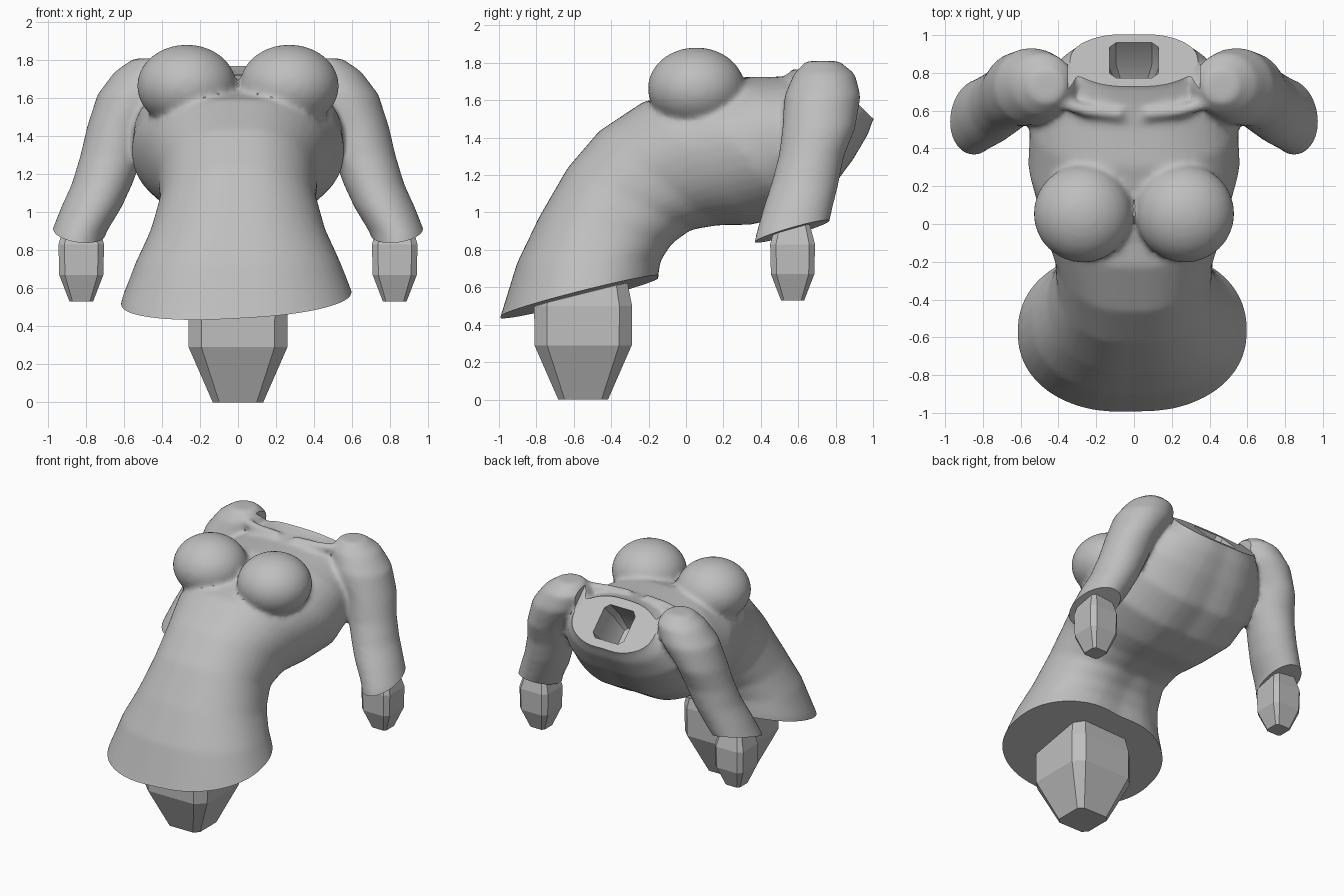
import bpy, bmesh, math
from mathutils import Vector, Matrix

cube = bpy.data.objects.get("Cube")
if cube:
    bpy.data.objects.remove(cube, do_unlink=True)

grey = bpy.data.materials.new("plain grey")
grey.use_nodes = True
tone = (0.52, 0.52, 0.52, 1)
grey.diffuse_color = tone
grey.node_tree.nodes["Principled BSDF"].inputs["Base Color"].default_value = tone


def bridge(bm, rings):
    """Skin a list of point rings and cap both ends."""
    loops = [[bm.verts.new(p) for p in ring] for ring in rings]
    n = len(loops[0])
    for a, b in zip(loops, loops[1:]):
        for i in range(n):
            j = (i + 1) % n
            bm.faces.new((a[i], a[j], b[j], b[i]))
    bm.faces.new(loops[0])
    bm.faces.new(loops[-1])


def oval(centre, u, v, power=2.0, groove=0.0, count=40):
    """Rounded section; groove dents the back and, less, the front midline."""
    pts = []
    for i in range(count):
        a = math.tau * i / count
        c, s = math.cos(a), math.sin(a)
        x = math.copysign(abs(c) ** (2 / power), c)
        y = math.copysign(abs(s) ** (2 / power), s)
        y *= 1 - groove * (1 if s < 0 else 0.3) * math.exp(-(c / 0.2) ** 2)
        pts.append(centre + u * x + v * y)
    return pts


def finish(name, bm):
    bmesh.ops.recalc_face_normals(bm, faces=bm.faces)
    mesh = bpy.data.meshes.new(name)
    bm.to_mesh(mesh)
    bm.free()
    mesh.materials.append(grey)
    ob = bpy.data.objects.new(name, mesh)
    bpy.context.collection.objects.link(ob)
    return ob


def frame(point, normal):
    """Matrix at point whose z axis follows normal."""
    z = Vector(normal).normalized()
    y = z.cross(Vector((1, 0, 0))).normalized()
    x = y.cross(z)
    m = Matrix((x, y, z)).transposed().to_4x4()
    return Matrix.Translation(point) @ m


def peg(name, matrix, levels):
    """Eight-sided joint from (height, half width) levels."""
    k = 0.74
    corners = [(1, -k), (1, k), (k, 1), (-k, 1), (-1, k), (-1, -k), (-k, -1), (k, -1)]
    bm = bmesh.new()
    bridge(bm, [[matrix @ Vector((x * r, y * r, z)) for x, y in corners]
                for z, r in levels])
    return finish(name, bm)


def block(name, point, normal, half_x, half_y, thick):
    """Box resting on a cutting plane."""
    bm = bmesh.new()
    m = frame(point, normal) @ Matrix.Translation((0, 0, thick / 2))
    m = m @ Matrix.Diagonal((half_x * 2, half_y * 2, thick, 1))
    bmesh.ops.create_cube(bm, size=1, matrix=m)
    return finish(name, bm)


body = bmesh.new()

# Trunk: front y, front z, back y, back z, half width
trunk = [
    (-1.05, 0.30, -0.13, 0.52, 0.64),
    (-1.00, 0.44, -0.13, 0.66, 0.61),
    (-0.91, 0.73, -0.12, 0.74, 0.54),
    (-0.79, 0.98, -0.06, 0.83, 0.46),
    (-0.64, 1.24, 0.04, 0.90, 0.41),
    (-0.47, 1.44, 0.18, 0.92, 0.42),
    (-0.23, 1.60, 0.36, 0.92, 0.49),
    (0.05, 1.66, 0.57, 0.97, 0.56),
    (0.30, 1.73, 0.77, 1.09, 0.55),
    (0.50, 1.73, 0.90, 1.27, 0.50),
    (0.64, 1.75, 0.98, 1.41, 0.41),
    (0.73, 1.77, 1.01, 1.50, 0.33),
    (0.79, 1.83, 1.06, 1.56, 0.32),
]
rings = []
for fy, fz, by, bz, w in trunk:
    front, back = Vector((0, fy, fz)), Vector((0, by, bz))
    rings.append(oval((front + back) / 2, Vector((w, 0, 0)),
                      (front - back) / 2, 2.2, 0.06))
bridge(body, rings)

# Arm: centre x, y, z, half width, half depth
arm = [
    (0.87, 0.54, 0.76, 0.14, 0.19),
    (0.84, 0.565, 0.89, 0.145, 0.19),
    (0.77, 0.60, 1.03, 0.16, 0.185),
    (0.715, 0.635, 1.15, 0.16, 0.18),
    (0.665, 0.67, 1.30, 0.165, 0.175),
    (0.63, 0.71, 1.45, 0.165, 0.195),
    (0.54, 0.73, 1.62, 0.20, 0.205),
    (0.48, 0.74, 1.74, 0.17, 0.165),
    (0.46, 0.73, 1.81, 0.09, 0.09),
]
for side in (-1, 1):
    bridge(body, [oval(Vector((side * x, y, z)), Vector((rx, 0, 0)), Vector((0, ry, 0)))
                  for x, y, z, rx, ry in arm])
    # Bust
    m = Matrix.Translation((side * 0.27, 0.055, 1.665))
    m = m @ Matrix.Diagonal((0.262, 0.26, 0.218, 1))
    bmesh.ops.create_uvsphere(body, u_segments=32, v_segments=20, radius=1, matrix=m)
    # Collar bone
    bridge(body, [oval(Vector((side * x, y, z)), Vector((0, 0.035, 0)), Vector((0, 0, 0.035)))
                  for x, y, z in ((0.06, 0.58, 1.735), (0.25, 0.6, 1.735), (0.45, 0.66, 1.74))])

torso = finish("torso", body)

# Fuse the volumes into one skin and soften it
remesh = torso.modifiers.new("fuse", "REMESH")
remesh.mode = "VOXEL"
remesh.voxel_size = 0.018
soften = torso.modifiers.new("soften", "SMOOTH")
soften.factor = 0.5
soften.iterations = 10

# Flat cuts at waist, wrists and neck, plus the neck socket
neck_point, neck_normal = Vector((0, 0.867, 1.633)), (0, 0.265, 0.27)
cutters = [
    block("waist_cut", (0, -0.565, 0.55), (0.05, 0.253, -1), 1.0, 1.0, 0.5),
    block("neck_cut", neck_point, neck_normal, 0.35, 0.26, 0.25),
    peg("neck_socket", frame(neck_point, neck_normal),
        [(0.1, 0.13), (-0.16, 0.13), (-0.28, 0.08)]),
]
for side in (-1, 1):
    cutters.append(block("wrist_cut", (side * 0.84, 0.565, 0.9),
                         (side * 0.15, 0.3, -1), 0.28, 0.3, 0.4))
for cutter in cutters:
    cutter.hide_render = True
    cut = torso.modifiers.new(cutter.name, "BOOLEAN")
    cut.operation = "DIFFERENCE"
    cut.solver = "EXACT"
    cut.object = cutter

bpy.ops.object.select_all(action="DESELECT")
bpy.context.view_layer.objects.active = torso
torso.select_set(True)
for name in [m.name for m in torso.modifiers]:
    bpy.ops.object.modifier_apply(modifier=name)
for cutter in cutters:
    bpy.data.objects.remove(cutter, do_unlink=True)
bpy.ops.object.shade_smooth_by_angle(angle=math.radians(35))

# Joint pegs
peg("waist_peg", Matrix.Translation((0, -0.55, 0)),
    [(0, 0.133), (0.29, 0.26), (0.5, 0.262), (0.66, 0.23)])
for side, label in ((1, "left"), (-1, "right")):
    peg(label + "_wrist_peg", Matrix.Translation((side * 0.825, 0.57, 0)),
        [(0.53, 0.062), (0.67, 0.116), (0.83, 0.12), (0.96, 0.085)])
